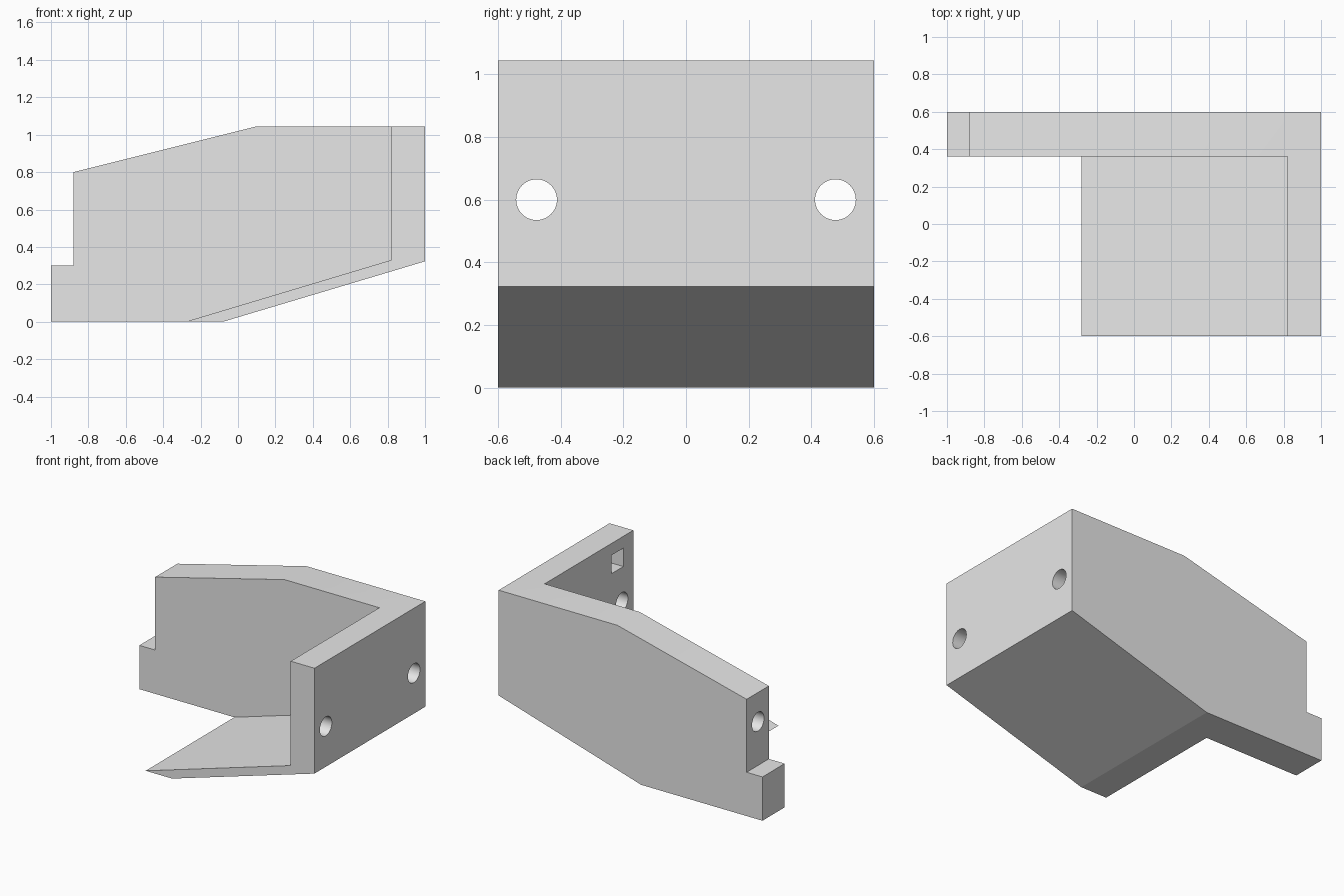
import bpy
import bmesh
from math import radians
from mathutils import Matrix

cube = bpy.data.objects.get("Cube")
if cube:
    bpy.data.objects.remove(cube, do_unlink=True)

grey = bpy.data.materials.new("plain grey")
grey.use_nodes = True
GREY = (0.8, 0.8, 0.8, 1)
grey.diffuse_color = GREY
grey.node_tree.nodes["Principled BSDF"].inputs["Base Color"].default_value = GREY

HALF = 0.6      # half depth
INNER_Y = 0.36  # inner face of the long wall
PLATE_X = 0.82  # inner face of the end plate


def make_object(name, bm):
    bmesh.ops.recalc_face_normals(bm, faces=bm.faces)
    mesh = bpy.data.meshes.new(name)
    bm.to_mesh(mesh)
    bm.free()
    mesh.materials.append(grey)
    obj = bpy.data.objects.new(name, mesh)
    bpy.context.collection.objects.link(obj)
    return obj


def prism(name, profile, y0, y1):
    """Extrude an x-z profile from y0 to y1."""
    bm = bmesh.new()
    face = bm.faces.new([bm.verts.new((x, y0, z)) for x, z in profile])
    side = bmesh.ops.extrude_face_region(bm, geom=[face])["geom"]
    verts = [v for v in side if isinstance(v, bmesh.types.BMVert)]
    bmesh.ops.translate(bm, verts=verts, vec=(0, y1 - y0, 0))
    return make_object(name, bm)


def bore(name, y, z, radius):
    bm = bmesh.new()
    matrix = Matrix.Translation((0, y, z)) @ Matrix.Rotation(radians(90), 4, "Y")
    bmesh.ops.create_cone(bm, cap_ends=True, segments=48, radius1=radius,
                          radius2=radius, depth=3, matrix=matrix)
    return make_object(name, bm)


# Full outline of the bracket
bracket = prism("bracket", [
    (-1, 0), (-0.08, 0), (1, 0.323), (1, 1.045), (0.1, 1.045),
    (-0.88, 0.8), (-0.88, 0.3), (-1, 0.3)], -HALF, HALF)

# Open cavity leaving the long wall, end plate and sloping floor
cutters = [prism("cavity_cutter", [
    (PLATE_X, 0.33), (PLATE_X, 2), (-2, 2), (-2, -0.516)], -1, INNER_Y)]

# Round bores along the length, one through the long wall
for side, y in (("front", -0.477), ("back", 0.477)):
    cutters.append(bore(side + "_bore_cutter", y, 0.6, 0.065))

# Blind square pocket inside the end plate
cutters.append(prism("pocket_cutter", [
    (0.7, 0.838), (0.94, 0.838), (0.94, 0.964), (0.7, 0.964)], -0.492, -0.366))

for cutter in cutters:
    cutter.hide_render = True
    mod = bracket.modifiers.new(cutter.name, "BOOLEAN")
    mod.operation = "DIFFERENCE"
    mod.solver = "EXACT"
    mod.object = cutter

# Bake the cuts and discard the cutters
bpy.context.view_layer.update()
graph = bpy.context.evaluated_depsgraph_get()
bracket_mesh = bpy.data.meshes.new_from_object(bracket.evaluated_get(graph))
bracket.modifiers.clear()
bracket.data = bracket_mesh
for cutter in cutters:
    bpy.data.objects.remove(cutter, do_unlink=True)

# Smooth bores, sharp edges elsewhere
bpy.ops.object.select_all(action="DESELECT")
bracket.select_set(True)
bpy.context.view_layer.objects.active = bracket
bpy.ops.object.shade_smooth_by_angle(angle=radians(15))
